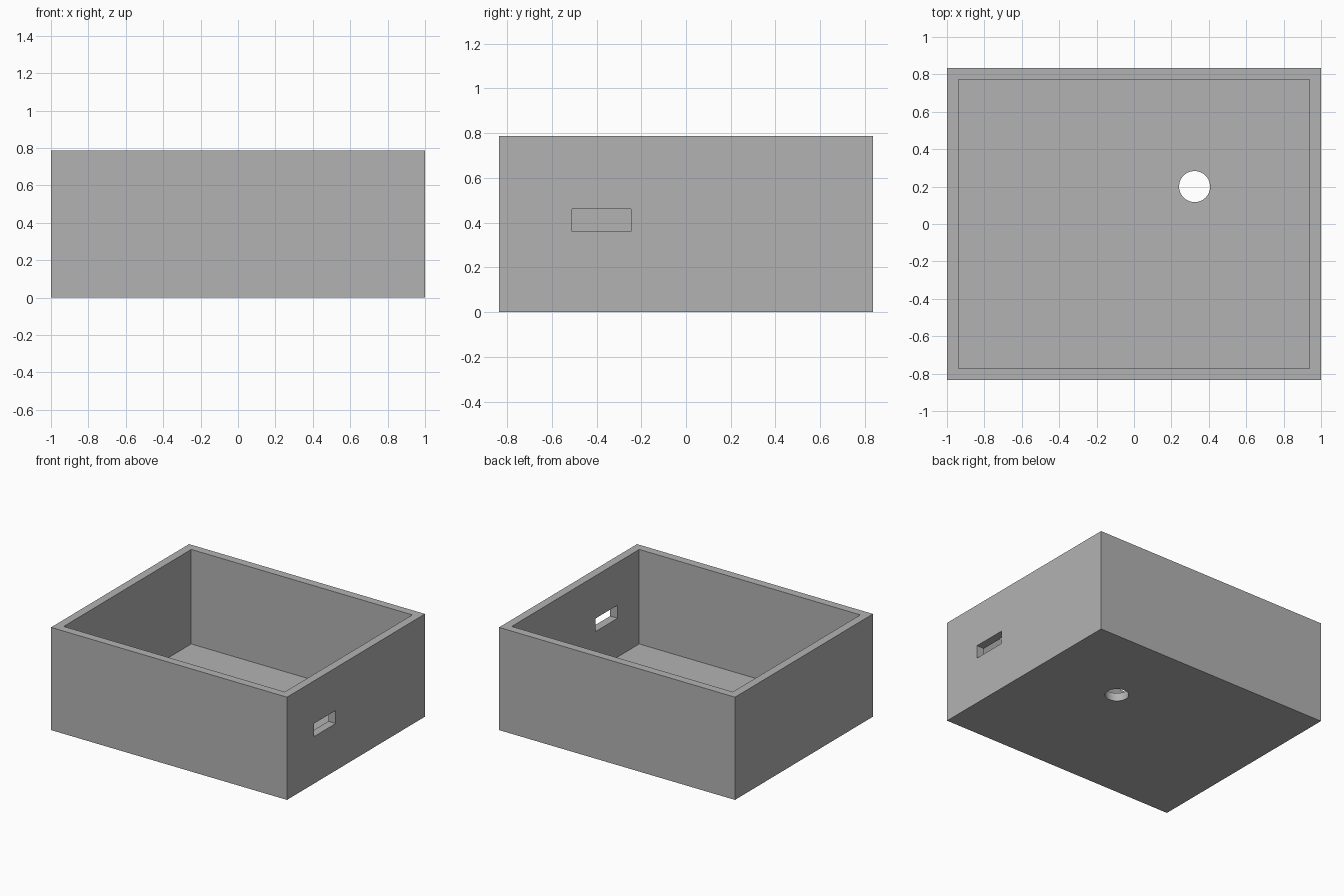
import bpy
import math

default = bpy.data.objects.get("Cube")
if default:
    bpy.data.objects.remove(default, do_unlink=True)

WIDTH, DEPTH, HEIGHT, WALL = 2.0, 1.67, 0.787, 0.063

grey = bpy.data.materials.new("plain_grey")
grey.use_nodes = True
grey.diffuse_color = (0.45, 0.45, 0.45, 1)
grey.node_tree.nodes["Principled BSDF"].inputs["Base Color"].default_value = grey.diffuse_color


def block(name, low, high):
    """Axis-aligned box between two corners."""
    centre = [(a + b) / 2 for a, b in zip(low, high)]
    bpy.ops.mesh.primitive_cube_add(size=1, location=centre)
    obj = bpy.context.object
    obj.name = name
    obj.scale = [b - a for a, b in zip(low, high)]
    bpy.ops.object.transform_apply(location=True, rotation=False, scale=True)
    obj.data.materials.append(grey)
    return obj


def cut(target, cutter):
    """Subtract the cutter and remove it."""
    cutter.hide_render = True
    mod = target.modifiers.new("cut", 'BOOLEAN')
    mod.operation = 'DIFFERENCE'
    mod.solver = 'EXACT'
    mod.object = cutter
    bpy.context.view_layer.objects.active = target
    bpy.ops.object.modifier_apply(modifier=mod.name)
    bpy.data.objects.remove(cutter, do_unlink=True)


# Open-topped box
x, y = WIDTH / 2, DEPTH / 2
box = block("open_box", (-x, -y, 0), (x, y, HEIGHT))
cut(box, block("cavity_cutter", (-x + WALL, -y + WALL, WALL), (x - WALL, y - WALL, HEIGHT + 1)))

# Slot through the left wall
cut(box, block("slot_cutter", (x - 2 * WALL, -0.51, 0.36), (x + WALL, -0.245, 0.46)))

# Round drain hole through the floor
bpy.ops.mesh.primitive_cylinder_add(vertices=48, radius=0.083, depth=4 * WALL, location=(0.324, 0.2, 0))
drain = bpy.context.object
drain.name = "drain_cutter"
drain.data.materials.append(grey)
cut(box, drain)

# Smooth hole wall, sharp box edges
bpy.ops.object.select_all(action='DESELECT')
box.select_set(True)
bpy.context.view_layer.objects.active = box
bpy.ops.object.shade_smooth_by_angle(angle=math.radians(30))
